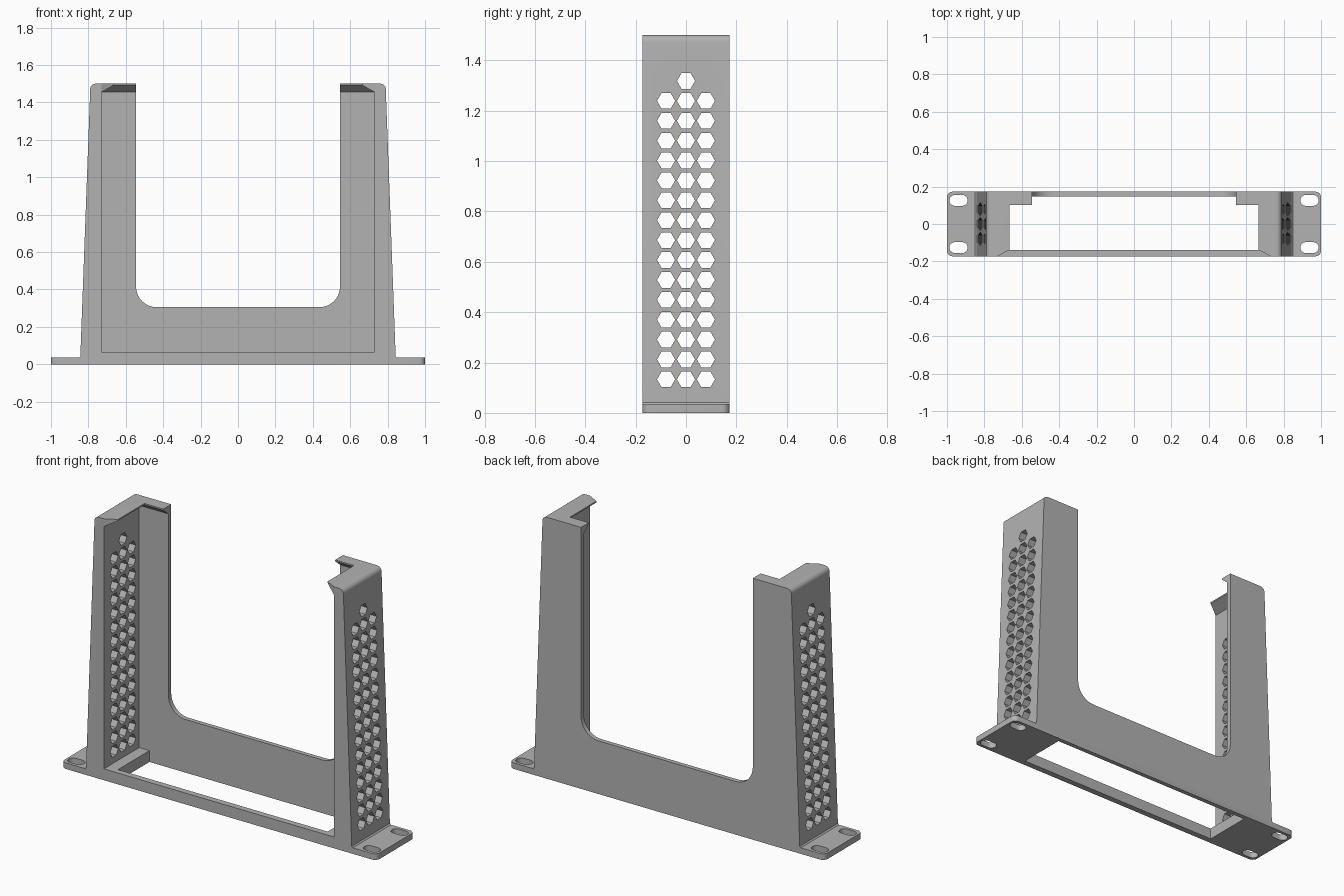
import bpy, bmesh
from math import sin, cos, pi, radians
from mathutils import Vector

if "Cube" in bpy.data.objects:
    bpy.data.objects.remove(bpy.data.objects["Cube"], do_unlink=True)

DEPTH = 0.173     # half depth of the bracket
BACK_IN = 0.147   # inner face of the back plate

grey = bpy.data.materials.new("mid grey")
grey.use_nodes = True
colour = (0.45, 0.45, 0.45, 1)
grey.diffuse_color = colour
grey.node_tree.nodes["Principled BSDF"].inputs["Base Color"].default_value = colour


def make_object(name, bm):
    bmesh.ops.remove_doubles(bm, verts=bm.verts, dist=1e-5)
    bmesh.ops.recalc_face_normals(bm, faces=bm.faces)
    mesh = bpy.data.meshes.new(name)
    bm.to_mesh(mesh)
    bm.free()
    mesh.materials.append(grey)
    obj = bpy.data.objects.new(name, mesh)
    bpy.context.collection.objects.link(obj)
    return obj


def loft(bm, rings):
    """Skin a closed solid through rings of equal point count."""
    loops = [[bm.verts.new(p) for p in ring] for ring in rings]
    for a, b in zip(loops, loops[1:]):
        for i in range(len(a)):
            j = (i + 1) % len(a)
            bm.faces.new((a[i], a[j], b[j], b[i]))
    bm.faces.new(loops[0][::-1])
    bm.faces.new(loops[-1])


def prism(bm, outline, axis, lo, hi):
    """Extrude a 2D outline along an axis."""
    def place(p, d):
        c = list(p)
        c.insert("xyz".index(axis), d)
        return Vector(c)
    loft(bm, [[place(p, d) for p in outline] for d in (lo, hi)])


def arc(cx, cy, r, start, end, steps=10):
    return [(cx + r * cos(radians(start + (end - start) * i / steps)),
             cy + r * sin(radians(start + (end - start) * i / steps)))
            for i in range(steps + 1)]


def mirrored(half):
    return half + [(-x, z) for x, z in reversed(half)]


# Body: flanged, tapered front profile extruded through the depth
bm = bmesh.new()
half = [(1, 0), (1, 0.035), (0.85, 0.035), (0.843, 0.042)]
half += arc(0.762, 1.472, 0.028, 2, 90, 8)
prism(bm, mirrored(half), "y", -DEPTH, DEPTH)
corners = [e for e in bm.edges if all(abs(v.co.x) > 0.99 for v in e.verts)
           and abs(e.verts[0].co.z - e.verts[1].co.z) > 0.01]
bmesh.ops.bevel(bm, geom=corners, offset=0.03, segments=6, profile=0.5, affect="EDGES")
body = make_object("rack_bracket", bm)

cutters = []

# Cavity: open at the front, narrowing under the retaining lips at the top
def cavity_ring(z, x, back, front):
    right = [(0.73, -0.3), (0.73, -DEPTH), (x, front), (x, back)]
    return [(px, py, z) for px, py in mirrored(right)]

bm = bmesh.new()
wide = (0.73, BACK_IN, -DEPTH)
narrow = (0.665, 0.102, -0.138)
loft(bm, [cavity_ring(0.065, *wide), cavity_ring(1.455, *wide),
          cavity_ring(1.492, *narrow), cavity_ring(1.6, *narrow)])
cutters.append(make_object("cavity_cutter", bm))

# Window through the floor
bm = bmesh.new()
prism(bm, mirrored([(0.665, -0.138), (0.665, BACK_IN)]), "z", -0.1, 0.2)
cutters.append(make_object("floor_cutter", bm))

# Rounded opening in the back plate
bm = bmesh.new()
prism(bm, mirrored(arc(0.435, 0.415, 0.11, -90, 0) + [(0.545, 1.7)]), "y", 0.05, 0.3)
cutters.append(make_object("back_cutter", bm))

# Hexagonal vents, each cut straight through both side walls
bm = bmesh.new()
for col in (-1, 0, 1):
    for row in range(16 if col == 0 else 15):
        y, z = col * 0.079, 0.133 + row * 0.079
        hexagon = [(y + 0.036 * cos(k * pi / 3), z + 0.036 * sin(k * pi / 3))
                   for k in range(6)]
        prism(bm, hexagon, "x", -1.1, 1.1)
cutters.append(make_object("vent_cutter", bm))

# Mounting slots in the flanges
bm = bmesh.new()
for sx in (-1, 1):
    for sy in (-1, 1):
        x, y = sx * 0.938, sy * 0.126
        slot = arc(x + 0.02, y, 0.029, -90, 90) + arc(x - 0.02, y, 0.029, 90, 270)
        prism(bm, slot, "z", -0.1, 0.1)
cutters.append(make_object("slot_cutter", bm))

# Cut everything out and tidy up
bpy.context.view_layer.objects.active = body
body.select_set(True)
for cutter in cutters:
    mod = body.modifiers.new(cutter.name, "BOOLEAN")
    mod.operation = "DIFFERENCE"
    mod.solver = "EXACT"
    mod.object = cutter
    bpy.ops.object.modifier_apply(modifier=mod.name)
    bpy.data.objects.remove(cutter, do_unlink=True)
bpy.ops.object.shade_smooth_by_angle(angle=radians(25))
